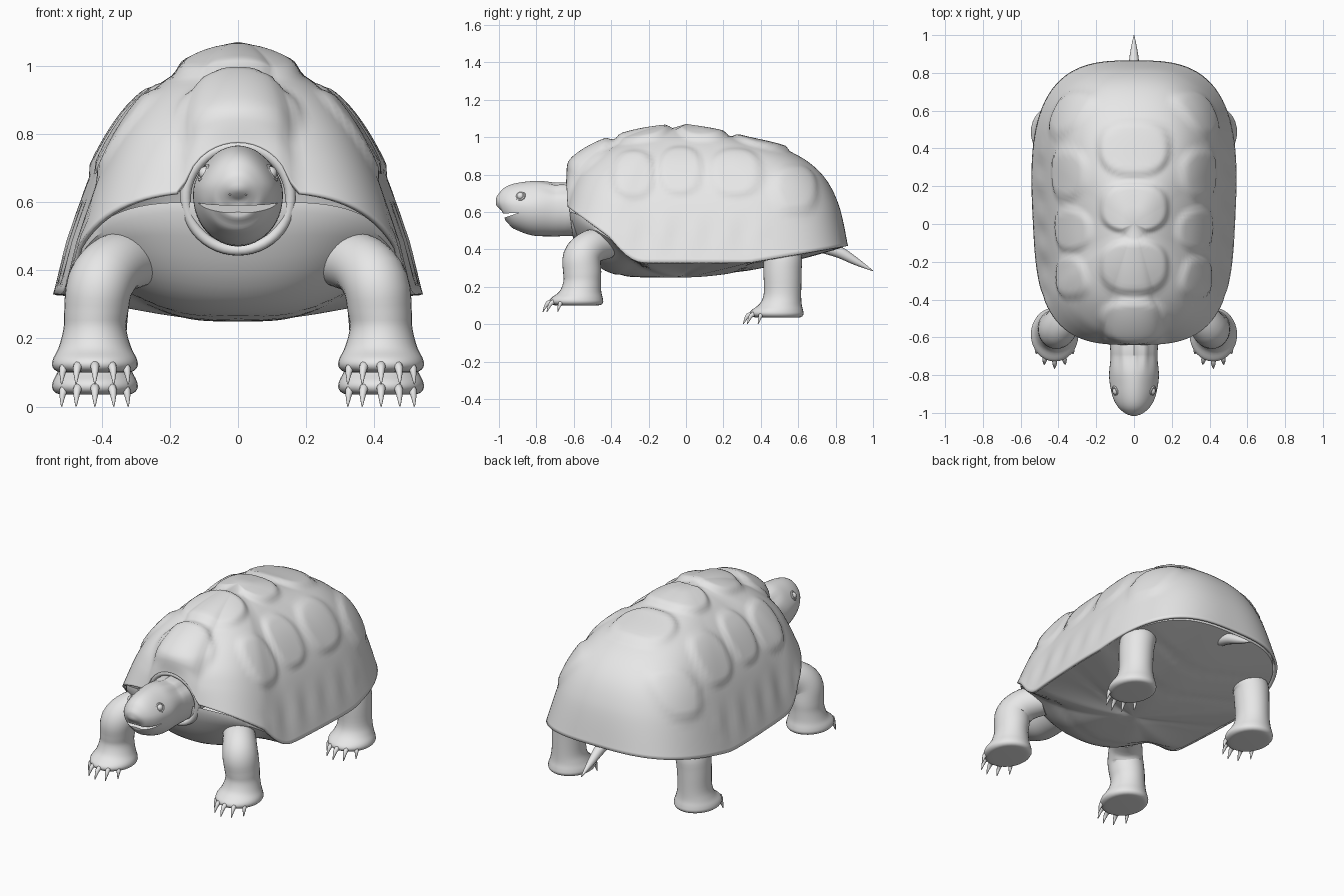
import bpy, bmesh, math
from mathutils import Vector

cube = bpy.data.objects.get("Cube")
if cube:
    bpy.data.objects.remove(cube, do_unlink=True)

grey = bpy.data.materials.new("plain grey")
grey.use_nodes = True
grey.diffuse_color = (0.8, 0.8, 0.8, 1)
grey.node_tree.nodes["Principled BSDF"].inputs["Base Color"].default_value = (0.8, 0.8, 0.8, 1)


def smooth(obj, angle=40):
    bpy.ops.object.select_all(action='DESELECT')
    obj.select_set(True)
    bpy.context.view_layer.objects.active = obj
    bpy.ops.object.shade_smooth_by_angle(angle=math.radians(angle))


def finish(name, verts, faces, bump=None, angle=40):
    mesh = bpy.data.meshes.new(name)
    mesh.from_pydata(verts, [], faces)
    bm = bmesh.new()
    bm.from_mesh(mesh)
    bmesh.ops.recalc_face_normals(bm, faces=bm.faces[:])
    bm.normal_update()
    if bump:
        moves = [(v, v.normal * bump(v.co)) for v in bm.verts]
        for v, move in moves:
            v.co += move
    bm.to_mesh(mesh)
    bm.free()
    mesh.materials.append(grey)
    obj = bpy.data.objects.new(name, mesh)
    bpy.context.collection.objects.link(obj)
    smooth(obj, angle)
    return obj


def spline(rows, steps):
    """Smooth rows of numbers with a Catmull-Rom curve."""
    rows = [Vector(r) for r in rows]
    rows = [rows[0]] + rows + [rows[-1]]
    out = []
    for a, b, c, d in zip(rows, rows[1:], rows[2:], rows[3:]):
        for i in range(steps):
            t = i / steps
            out.append(b + (c - a) * (t / 2) + (a * 2 - b * 5 + c * 4 - d) * (t * t / 2)
                       + (b * 3 - a - c * 3 + d) * (t ** 3 / 2))
    return out + [rows[-1]]


def tube(name, rows, sides=24, steps=4, bump=None):
    """Loft ellipses: x, y, z, radius a, radius b and, optionally, how level the ring lies."""
    rows = spline(rows, steps)
    verts, faces = [], []
    for i, row in enumerate(rows):
        nxt, prv = rows[min(i + 1, len(rows) - 1)], rows[max(i - 1, 0)]
        t = Vector((nxt - prv)[:3]).normalized()
        if len(row) == 6:
            t = t.lerp(Vector((0, 0, -1)), row[5]).normalized()
        u = Vector((1, 0, 0))
        u = (u - t * u.dot(t)).normalized()
        v = t.cross(u)
        for k in range(sides):
            a = math.tau * k / sides
            verts.append(Vector(row[:3]) + u * row[3] * math.cos(a) + v * row[4] * math.sin(a))
    for i in range(len(rows) - 1):
        for k in range(sides):
            j, m = i * sides, (k + 1) % sides
            faces.append((j + k, j + m, j + sides + m, j + sides + k))
    faces += [tuple(range(sides)), tuple(range(len(verts) - sides, len(verts)))]
    return finish(name, verts, faces, bump)


def rim(angle):
    """Rounded-box outline of the shell edge and its height."""
    c, s = math.cos(angle), math.sin(angle)
    n = 3.0 if s > 0 else 3.2
    k = (abs(c) ** n + abs(s) ** n) ** (-1 / n)
    y = s * k * (0.866 if s > 0 else 0.64)
    x = c * k * (0.535 + 0.05 * y)
    rise = max(0, -y - 0.22)
    z = 0.33 + rise * min(0.72, rise * 4) + max(0, y - 0.34) * 0.17
    return x, y, z, s


def radial(name, levels, place, **kw):
    """Surface of shrinking rings that closes in one middle point."""
    n = 144
    verts = [place(math.tau * k / n, i) for i in range(levels) for k in range(n)]
    verts.append(place(0, -1))
    faces = [(i * n + k, i * n + (k + 1) % n, (i + 1) * n + (k + 1) % n, (i + 1) * n + k)
             for i in range(levels - 1) for k in range(n)]
    last = (levels - 1) * n
    faces += [(last + k, last + (k + 1) % n, levels * n) for k in range(n)]
    return finish(name, verts, faces, **kw)


# Shell: side, back and front profiles (radius, height) blended round the rim
side = spline([(1, 0), (.86, .35), (.74, .56), (.575, .75), (.36, .89), (.18, .965), (0, 1)], 8)
back = spline([(1, 0), (.94, .36), (.83, .62), (.64, .80), (.36, .90), (.18, .96), (0, 1)], 8)
front = spline([(1, 0), (.98, .2), (.91, .42), (.72, .68), (.45, .88), (.2, .98), (0, 1)], 8)


def dome(angle, i):
    x, y, z, s = rim(angle)
    if y < 0 and abs(x) < 0.165:
        z = max(z, 0.61 + math.sqrt(0.165 ** 2 - x * x))
    w = abs(s) ** (2.3 if s > 0 else 4)
    p = side[i] * (1 - w) + (back if s > 0 else front)[i] * w
    return x * p[0], y * p[0], z + (1.05 - z) * p[1]


top_scutes = [(.40, .205, .162), (.085, .195, .145), (-.225, .195, .155), (-.52, .2, .13)]
side_scutes = [(-.28, .80, .12), (-.03, .82, .125), (.265, .81, .15), (.58, .72, .13)]


def rounded(a, b):
    return (abs(a) ** 2.5 + abs(b) ** 2.5) ** 0.4


def scute_bump(co):
    """Raised plates on the back and flanks, faint ripples near the edge."""
    top = min(rounded(co.x / a, (co.y - y) / b) for y, a, b in top_scutes)
    flank = 2
    if abs(co.x) > 0.2:
        flank = min(rounded((co.y - y) / a, (co.z - z) / 0.14) for y, z, a in side_scutes)
    ripple = 0
    if abs(co.x) > 0.4 and abs(co.y) < 0.4:
        ripple = 0.005 * math.sin(co.y * 36) * max(0, 1 - abs(co.z - 0.48) / 0.13)
    crown = 0.021 * max(0, min(1, (co.z - 0.77) / 0.09))
    for d, height in ((top, crown), (flank, 0.014)):
        t = max(0, min(1, (1 - d) / 0.24))
        ripple += height * t * t * (3 - 2 * t)
    return ripple


shell = radial("shell", len(side) - 5, dome, bump=scute_bump, angle=60)
wall = shell.modifiers.new("wall", 'SOLIDIFY')
wall.thickness = 0.014
wall.offset = -1


# Underside: shallow keel that climbs steeply towards the neck
def belly(angle, i):
    x, y, z, s = rim(angle)
    t = 0 if i < 0 else 0.97 if i == 0 else 0.97 * (1 - (i - 1) / 23)
    p = 1 + (5 * s * s if s < 0 else 0.6 * s * s)
    h = 0.25 + (z - 0.25) * t ** p + (0.03 if i == 0 else 0)
    seam = min(abs(y * t - 0.25 * abs(x * t) - g) for g in (-.35, -.03, .27, .5))
    return x * t, y * t, h + 0.006 * max(0, 1 - seam / 0.03)


radial("underside", 23, belly)

# Collar round the neck opening
bpy.ops.mesh.primitive_torus_add(major_segments=48, minor_segments=12, major_radius=0.154,
                                 minor_radius=0.016, location=(0, -0.607, 0.612),
                                 rotation=(math.radians(97), 0, 0))
collar = bpy.context.object
collar.name = "neck_collar"
collar.data.materials.append(grey)
smooth(collar)


# Head and neck, with loose folds on the neck and a narrower crown
def neck_folds(co):
    fade = max(0, min(1, (co.y + 0.8) / 0.1)) * max(0, min(1, (co.z - 0.6) / 0.08))
    return 0.004 * fade * math.cos(co.x * 110)


head = tube("head", [(0, y, z, a, b) for y, z, a, b in [
    (-.42, .60, .12, .12), (-.60, .61, .13, .138), (-.66, .613, .126, .142), (-.71, .612, .124, .142),
    (-.80, .62, .132, .147), (-.88, .63, .122, .132), (-.94, .634, .103, .111),
    (-.98, .629, .073, .078), (-.995, .624, .042, .045), (-1.0, .62, .01, .01)]],
    sides=48, bump=neck_folds)
for v in head.data.vertices:
    v.co.x *= 1 - max(0, v.co.z - 0.65) * 1.6 * max(0, min(1, (-v.co.y - 0.7) / 0.15))

# Mouth and nostril cutters, removed once applied
w = 0.2
cutters = [finish("mouth_cutter",
                  [(x, y, z) for x in (-w, w) for y, z in ((-.89, .598), (-1.05, .542), (-1.05, .585))],
                  [(0, 1, 2), (3, 5, 4), (0, 3, 4, 1), (1, 4, 5, 2), (2, 5, 3, 0)])]
for x in (-0.022, 0.022):
    bpy.ops.mesh.primitive_uv_sphere_add(segments=12, ring_count=8, radius=0.009,
                                         location=(x, -0.993, 0.628))
    cutters.append(bpy.context.object)
for cutter in cutters:
    cutter.hide_render = True
    bpy.context.view_layer.objects.active = head
    cut = head.modifiers.new("cut", 'BOOLEAN')
    cut.operation = 'DIFFERENCE'
    cut.object = cutter
    bpy.ops.object.modifier_apply(modifier=cut.name)
    bpy.data.objects.remove(cutter, do_unlink=True)
smooth(head)

for sx, label in ((1, "left"), (-1, "right")):
    # Eyes with lids
    bpy.ops.mesh.primitive_uv_sphere_add(segments=20, ring_count=12, radius=0.02,
                                         location=(sx * 0.095, -0.885, 0.685))
    eye = bpy.context.object
    eye.name = label + "_eye"
    bpy.ops.mesh.primitive_torus_add(major_segments=24, minor_segments=8, major_radius=0.022,
                                     minor_radius=0.007, location=(sx * 0.099, -0.885, 0.685),
                                     rotation=(0, sx * math.radians(62), -sx * 0.35))
    lid = bpy.context.object
    lid.name = label + "_eyelid"
    for part in (eye, lid):
        part.data.materials.append(grey)
        smooth(part)

    # Legs with flared feet, and claws
    for end, y, drop, reach in (("front", -.555, 0, .13), ("back", .516, .065, -.06)):
        name = label + "_" + end
        z = 0.10 - drop
        tube(name + "_leg", [
            (sx * .30, y + reach, .435, .085, .085, 0), (sx * .362, y + reach * .4, .415, .092, .092, 0),
            (sx * .404, y, .36, .097, .102, .2), (sx * .416, y, .28, .094, .102, .8),
            (sx * .42, y, z + .13, .092, .1, 1), (sx * .42, y - .01, z + .075, .106, .112, 1),
            (sx * .42, y - .028, z + .04, .123, .138, 1), (sx * .42, y - .03, z + .018, .125, .142, 1),
            (sx * .42, y - .028, z + .003, .11, .126, 1), (sx * .42, y - .028, z, .08, .09, 1)],
            sides=32)
        for k in range(5):
            a = math.radians(-56 + 28 * k)
            dx, dy = math.sin(a), -math.cos(a)
            x0, y0 = sx * 0.42, y - 0.03
            tube(name + "_claw_" + str(k + 1), [
                (x0 + .095 * dx, y0 + .115 * dy, z + .025, .014, .014),
                (x0 + .112 * dx, y0 + .155 * dy, z + .012, .012, .012),
                (x0 + .118 * dx, y0 + .18 * dy, z - .034, .002, .002)], sides=10, steps=3)

# Tail
tube("tail", [(0, .72, .42, .036, .036), (0, .82, .385, .031, .031),
              (0, .91, .335, .02, .02), (0, 1.0, .285, .002, .002)], sides=16)
